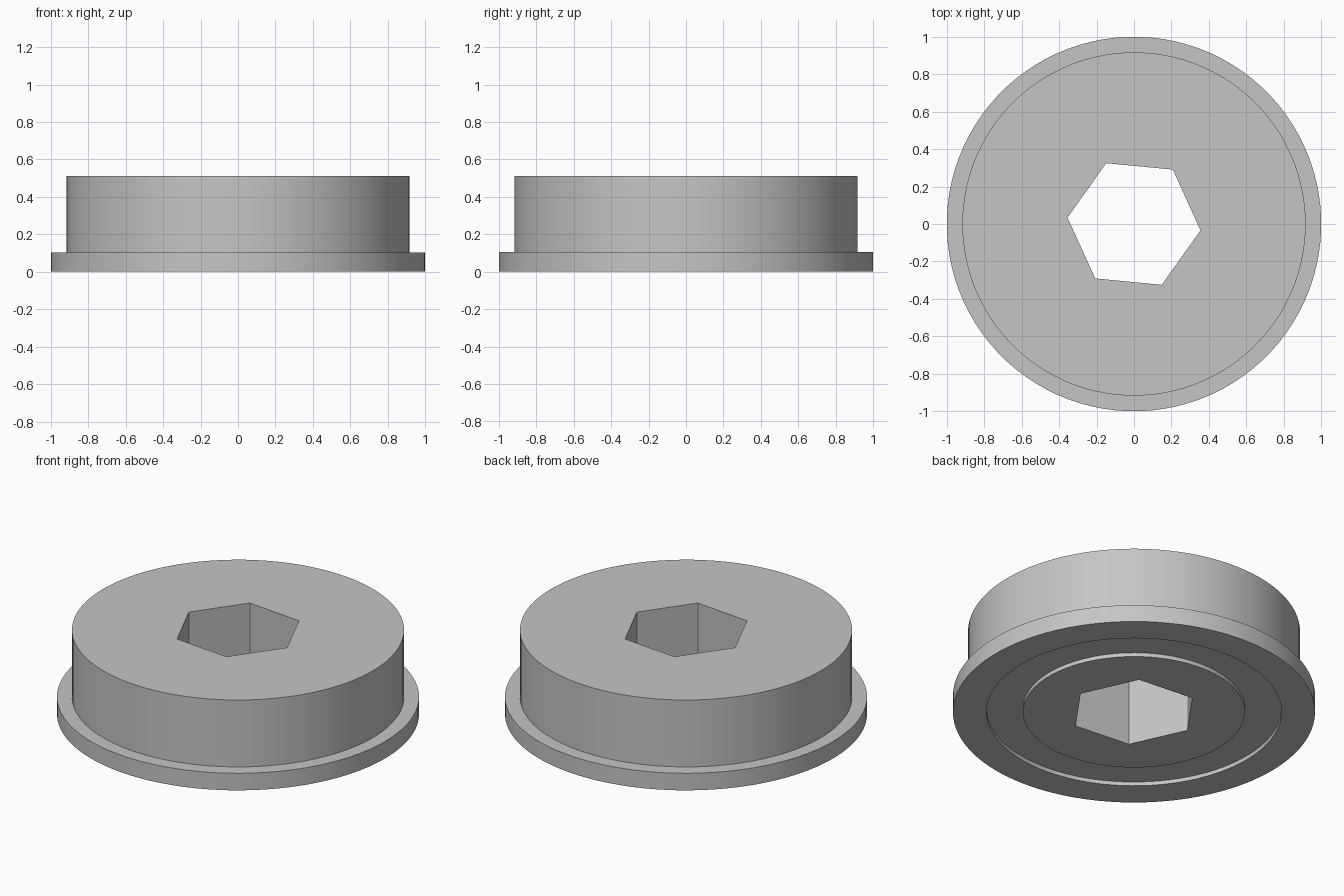
import bpy
import bmesh
from math import cos, pi, radians

SEGMENTS = 96
HEX_TURN = radians(-5.5)
HEX_RADIUS = 0.357
HEIGHT = 0.512
FLANGE_TOP = 0.104
GROOVE_DEPTH = 0.024
BORE = None  # marks profile points that follow the hexagonal bore

cube = bpy.data.objects.get("Cube")
if cube:
    bpy.data.objects.remove(cube, do_unlink=True)

# Plain grey material
grey = bpy.data.materials.new("plain grey")
grey.use_nodes = True
colour = (0.56, 0.56, 0.56, 1)
grey.diffuse_color = colour
shader = next(n for n in grey.node_tree.nodes if n.type == 'BSDF_PRINCIPLED')
shader.inputs["Base Color"].default_value = colour


def hex_radius(angle):
    """Distance from the axis to the side of the hexagon."""
    return HEX_RADIUS * cos(pi / 6) / cos(angle % (pi / 3) - pi / 6)


# Closed section: bore, underside groove, flange, body, top
profile = [
    (BORE, 0), (0.613, 0), (0.613, GROOVE_DEPTH),
    (0.815, GROOVE_DEPTH), (0.815, 0), (1, 0),
    (1, FLANGE_TOP), (0.917, FLANGE_TOP),
    (0.917, HEIGHT), (BORE, HEIGHT),
]

# Sweep the section around the axis
bm = bmesh.new()
rings = []
for i in range(SEGMENTS):
    # small offset keeps hexagon corners exactly on ring starts
    angle = 2 * pi * (i % (SEGMENTS // 6)) / SEGMENTS
    turn = 2 * pi * i / SEGMENTS + HEX_TURN
    ring = []
    for radius, z in profile:
        r = hex_radius(angle) if radius is BORE else radius
        ring.append(bm.verts.new((r * cos(turn), r * cos(turn - pi / 2), z)))
    rings.append(ring)

count = len(profile)
for i, ring in enumerate(rings):
    following = rings[(i + 1) % SEGMENTS]
    for j in range(count):
        k = (j + 1) % count
        bm.faces.new((ring[j], following[j], following[k], ring[k]))
bmesh.ops.recalc_face_normals(bm, faces=bm.faces)

mesh = bpy.data.meshes.new("flanged_plug")
bm.to_mesh(mesh)
bm.free()
mesh.materials.append(grey)
plug = bpy.data.objects.new("flanged_plug", mesh)
bpy.context.collection.objects.link(plug)

# Smooth round walls, sharp rims and bore corners
bpy.ops.object.select_all(action='DESELECT')
plug.select_set(True)
bpy.context.view_layer.objects.active = plug
bpy.ops.object.shade_smooth_by_angle(angle=radians(30))
